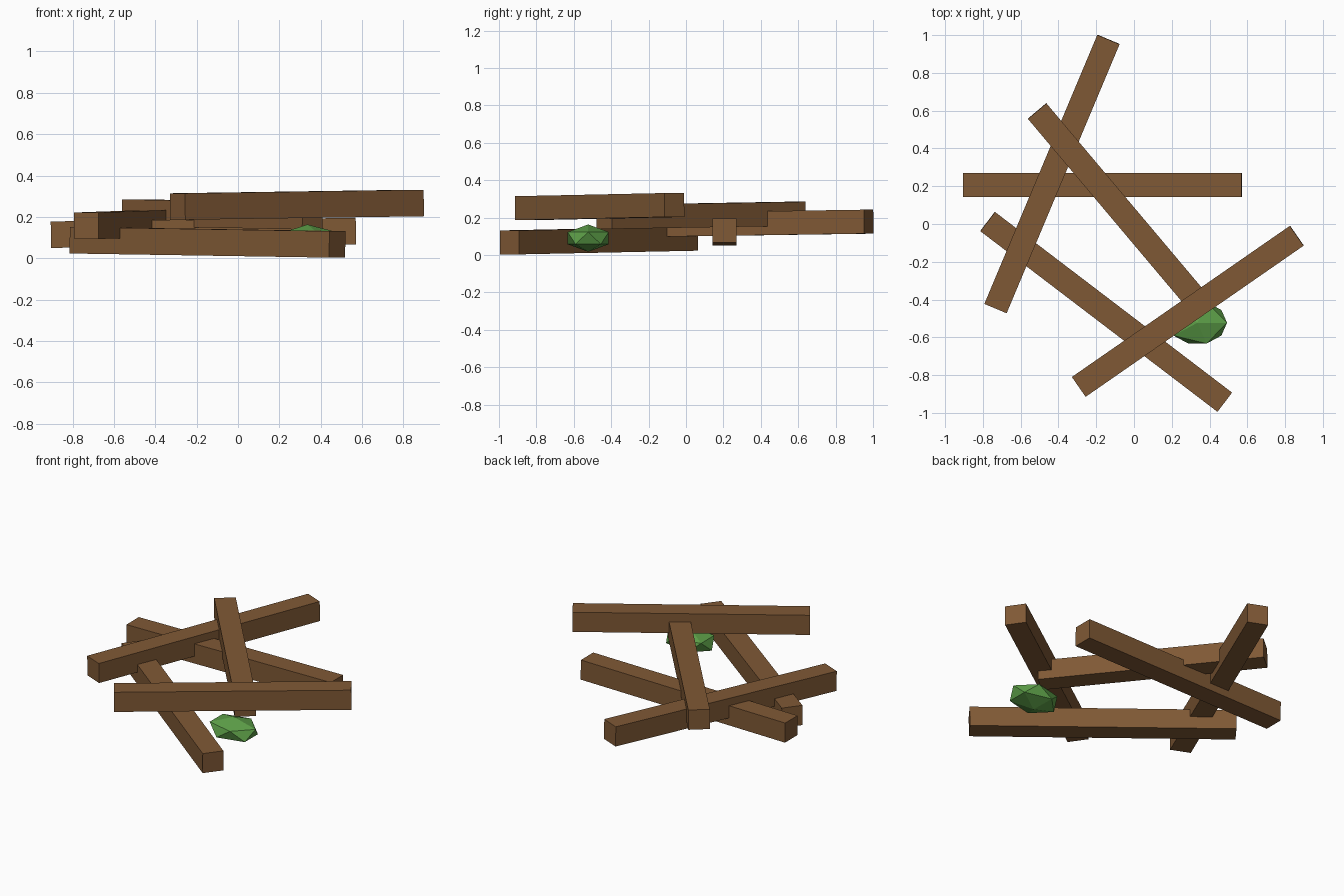
import bpy
from mathutils import Vector

if "Cube" in bpy.data.objects:
    bpy.data.objects.remove(bpy.data.objects["Cube"])


def material(name, rgb):
    m = bpy.data.materials.new(name)
    m.diffuse_color = (*rgb, 1.0)
    m.use_nodes = True
    m.node_tree.nodes["Principled BSDF"].inputs["Base Color"].default_value = m.diffuse_color
    return m


wood = material("brown wood", (0.215, 0.100, 0.036))
leaf = material("leaf green", (0.110, 0.350, 0.065))


def beam(name, start, end, size=0.128):
    """Square timber running between the centres of its two end faces."""
    a, b = Vector(start), Vector(end)
    bpy.ops.mesh.primitive_cube_add(size=1, location=(a + b) / 2)
    ob = bpy.context.object
    ob.name = name
    d = b - a
    ob.scale = (d.length, size, size)
    # yaw and pitch only, so the top stays level across its width
    yaw = Vector((1, 0)).angle_signed(Vector((d.x, d.y)))
    pitch = -Vector((Vector((d.x, d.y)).length, d.z)).angle_signed(Vector((1, 0)))
    ob.rotation_euler = (0, pitch * -1, -yaw)
    # choose the pitch sign that lifts the end point
    ob.rotation_euler[1] = -abs(pitch) if d.z > 0 else abs(pitch)
    ob.data.materials.append(wood)
    return ob


# Pile of loosely stacked beams, lowest first
beam("bottom_beam", (-0.775, 0.013, 0.087), (0.48, -0.943, 0.067))
beam("cross_beam", (-0.905, 0.207, 0.114), (0.57, 0.207, 0.131))
beam("left_beam", (-0.733, -0.447, 0.157), (-0.135, 0.977, 0.178))
beam("diagonal_beam", (0.36, -0.438, 0.203), (-0.513, 0.598, 0.221))
beam("top_beam", (-0.292, -0.862, 0.25), (0.862, -0.062, 0.267))

# Low faceted shrub
bpy.ops.mesh.primitive_ico_sphere_add(subdivisions=1, radius=1, location=(0.336, -0.523, 0.09))
shrub = bpy.context.object
shrub.name = "shrub"
shrub.scale = (0.175, 0.129, 0.073)
shrub.data.materials.append(leaf)
